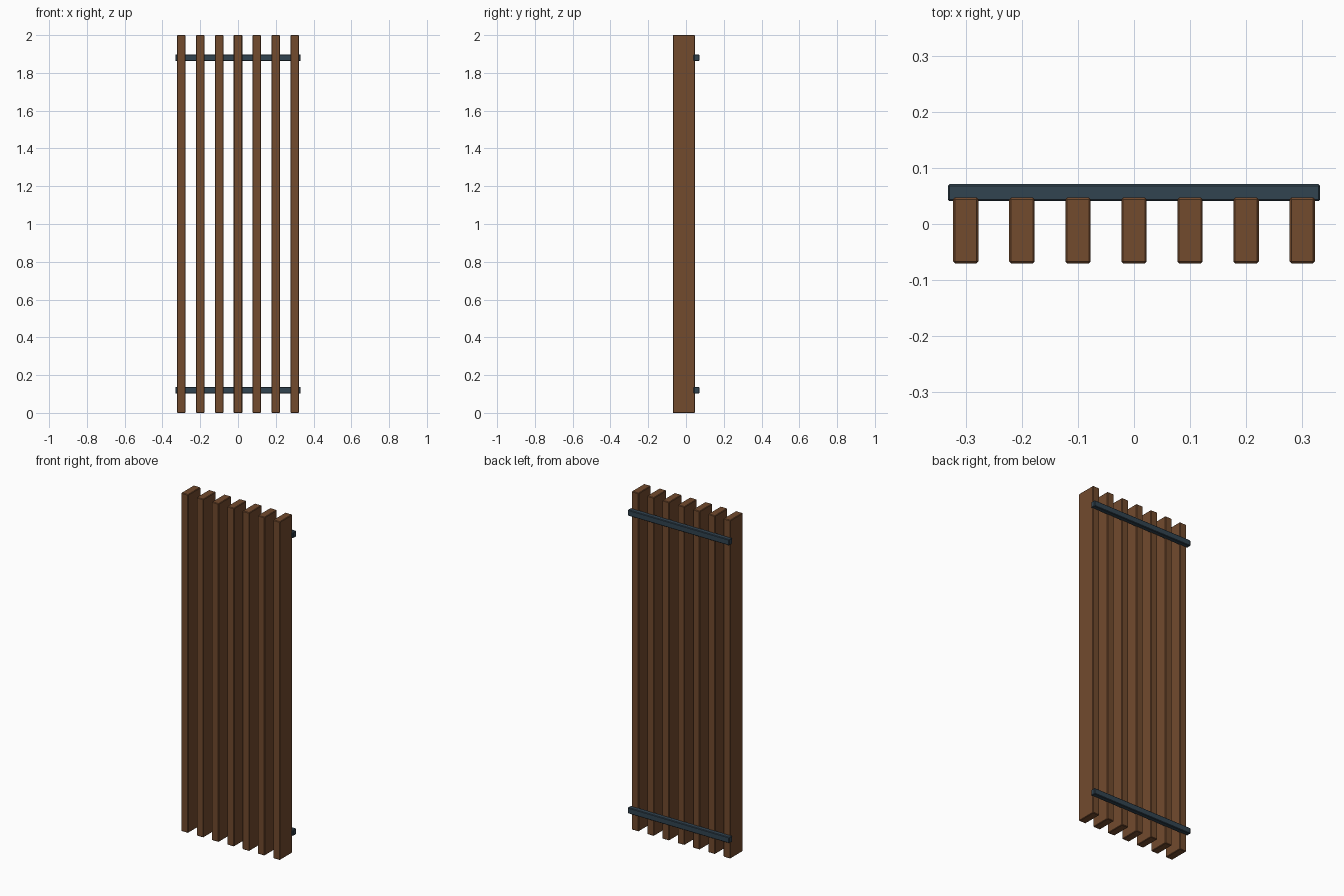
import bpy, bmesh

if "Cube" in bpy.data.objects:
    bpy.data.objects.remove(bpy.data.objects["Cube"])


def material(name, rgb):
    m = bpy.data.materials.new(name)
    m.diffuse_color = (*rgb, 1)
    m.use_nodes = True
    m.node_tree.nodes["Principled BSDF"].inputs["Base Color"].default_value = m.diffuse_color
    return m


def bar(name, lo, hi, mat, bevel=0.003):
    """Box between two corners with slightly chamfered edges."""
    bm = bmesh.new()
    bmesh.ops.create_cube(bm, size=1)
    for v in bm.verts:
        v.co = [(a + b) / 2 + c * (b - a) for a, b, c in zip(lo, hi, v.co)]
    bmesh.ops.bevel(bm, geom=bm.edges[:], offset=bevel, segments=1, affect='EDGES')
    bmesh.ops.recalc_face_normals(bm, faces=bm.faces[:])
    mesh = bpy.data.meshes.new(name)
    bm.to_mesh(mesh)
    bm.free()
    mesh.materials.append(mat)
    ob = bpy.data.objects.new(name, mesh)
    bpy.context.collection.objects.link(ob)
    return ob


wood = material("brown wood", (0.168, 0.069, 0.027))
metal = material("dark slate metal", (0.031, 0.056, 0.080))

# seven upright slats
for i in range(7):
    x = (i - 3) * 0.1
    bar(f"slat_{i + 1}", (x - 0.0225, -0.07, 0), (x + 0.0225, 0.047, 2), wood)

# two cross rails on the back
for name, z in (("lower_rail", 0.12), ("upper_rail", 1.88)):
    bar(name, (-0.332, 0.041, z - 0.0175), (0.332, 0.071, z + 0.0175), metal)
